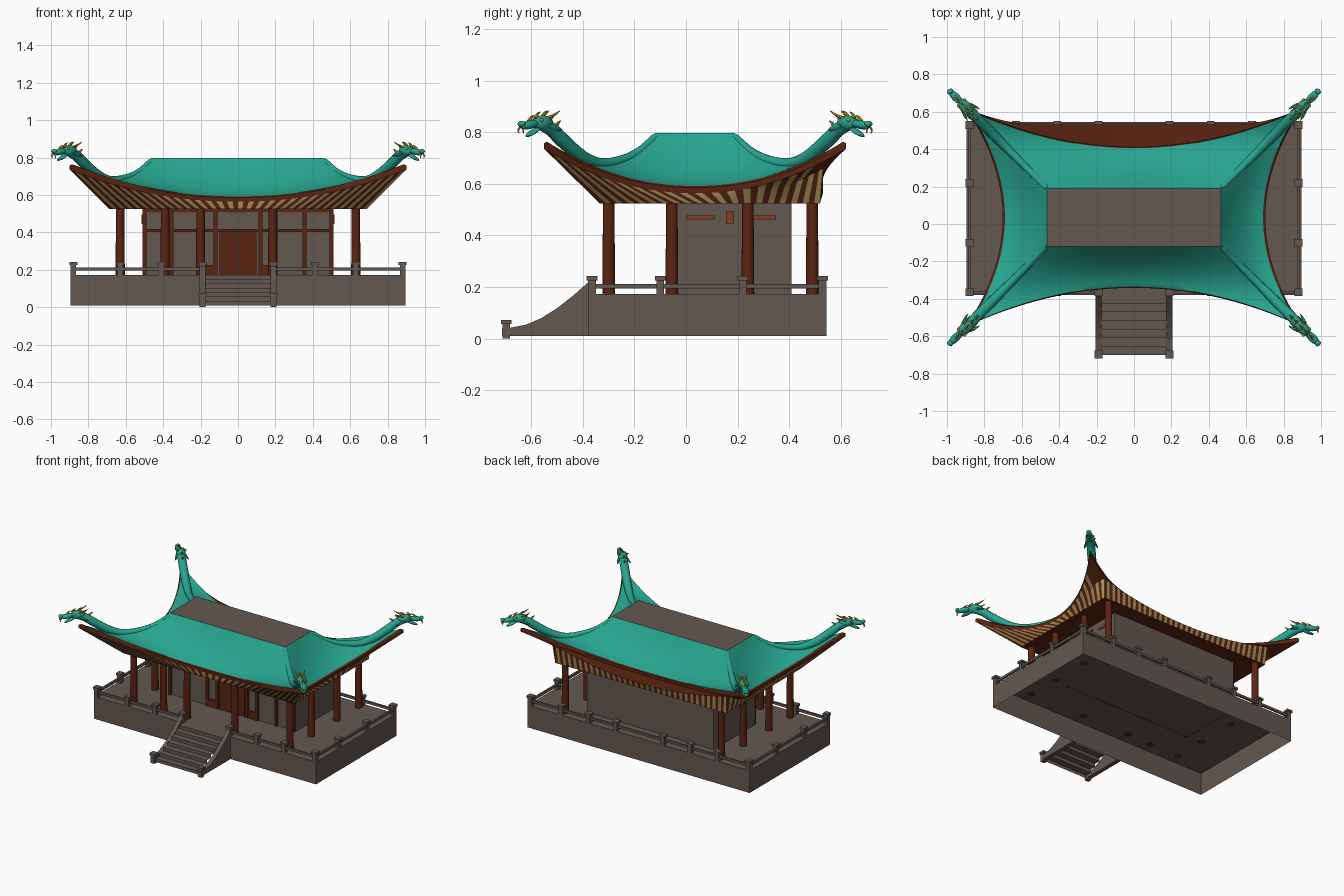
import bpy, bmesh, math
from mathutils import Vector, Matrix

if "Cube" in bpy.data.objects:
    bpy.data.objects.remove(bpy.data.objects["Cube"])

def mat(name, r, g, b):
    m = bpy.data.materials.new(name)
    m.diffuse_color = (r, g, b, 1)
    m.use_nodes = True
    m.node_tree.nodes["Principled BSDF"].inputs["Base Color"].default_value = m.diffuse_color
    return m

STONE = mat("grey stone", 0.125, 0.098, 0.08)
WOOD = mat("red brown wood", 0.105, 0.018, 0.006)
TEAL = mat("teal tile", 0.02, 0.37, 0.275)
TAN = mat("tan rafter", 0.42, 0.30, 0.10)
GOLD = mat("gold", 0.55, 0.33, 0.02)
RUST = mat("rust lattice", 0.22, 0.05, 0.015)
YC = 0.035  # middle of the roof in y

def finish(name, bm, mats, smooth=None, recalc=True):
    if recalc:
        bmesh.ops.recalc_face_normals(bm, faces=bm.faces)
    me = bpy.data.meshes.new(name)
    bm.to_mesh(me)
    bm.free()
    for m in mats:
        me.materials.append(m)
    ob = bpy.data.objects.new(name, me)
    bpy.context.collection.objects.link(ob)
    if smooth:
        bpy.ops.object.select_all(action='DESELECT')
        ob.select_set(True)
        bpy.context.view_layer.objects.active = ob
        bpy.ops.object.shade_smooth_by_angle(angle=math.radians(smooth))
    return ob

def box(bm, x0, x1, y0, y1, z0, z1):
    M = Matrix.Translation(((x0+x1)/2, (y0+y1)/2, (z0+z1)/2)) @ Matrix.Diagonal((x1-x0, y1-y0, z1-z0, 1))
    return bmesh.ops.create_cube(bm, size=1, matrix=M)['verts']

def boxes(name, m, *dims):
    bm = bmesh.new()
    for d in dims:
        box(bm, *d)
    return finish(name, bm, [m])

# terrace: open-bottomed shell
bm = bmesh.new()
box(bm, -0.895, 0.895, -0.38, 0.545, 0.01, 0.172)
low = [f for f in bm.faces if f.calc_center_median().z < 0.02]
bmesh.ops.delete(bm, geom=low, context='FACES_ONLY')
finish("terrace", bm, [STONE], recalc=False)

# stairs: zigzag strip of treads and risers
bm = bmesh.new()
n, path = 7, []
for i in range(n):
    y = -0.70 + i * 0.32 / n
    path += [(y, 0.01 + 0.162 * i / n), (y, 0.01 + 0.162 * (i + 1) / n)]
path.append((-0.38, 0.172))
rows = [[bm.verts.new((x, y, z)) for y, z in path] for x in (-0.175, 0.175)]
for i in range(len(path) - 1):
    bm.faces.new((rows[0][i], rows[1][i], rows[1][i+1], rows[0][i+1]))
finish("stair_treads", bm, [STONE], recalc=False)

# curved side walls of the stairs
bm = bmesh.new()
prof = [(-0.38, 0.01), (-0.38, 0.218), (-0.44, 0.165), (-0.50, 0.118), (-0.56, 0.08),
        (-0.62, 0.054), (-0.68, 0.042), (-0.715, 0.04), (-0.715, 0.01)]
for x in (-0.205, 0.175):
    f = bm.faces.new([bm.verts.new((x, y, z)) for y, z in prof])
    ext = bmesh.ops.extrude_face_region(bm, geom=[f])['geom']
    bmesh.ops.translate(bm, vec=(0.03, 0, 0), verts=[v for v in ext if isinstance(v, bmesh.types.BMVert)])
finish("stair_side_walls", bm, [STONE])

# railing posts with caps, and rails
bm = bmesh.new()
def post(x, y, z0, z1):
    box(bm, x-0.015, x+0.015, y-0.015, y+0.015, z0, z1)
    box(bm, x-0.021, x+0.021, y-0.021, y+0.021, z1, z1+0.016)
xs = (-0.88, -0.63, -0.41, -0.19, 0.19, 0.41, 0.63, 0.88)
for x in xs:
    post(x, -0.365, 0.17, 0.226)
    post(x, 0.53, 0.17, 0.226)
for x in (-0.88, 0.88):
    for y in (-0.10, 0.22):
        post(x, y, 0.17, 0.226)
for x in (-0.19, 0.19):
    post(x, -0.698, 0.0, 0.056)
finish("railing_posts", bm, [STONE])
zr = (0.195, 0.212)
boxes("railing_bars", STONE,
      (-0.88, -0.19, -0.372, -0.358, *zr), (0.19, 0.88, -0.372, -0.358, *zr),
      (-0.88, 0.88, 0.523, 0.537, *zr),
      (-0.887, -0.873, -0.365, 0.53, *zr), (0.873, 0.887, -0.365, 0.53, *zr))

# columns
bm = bmesh.new()
spots = [(sx * 0.63, y) for sx in (-1, 1) for y in (-0.30, -0.055, 0.24, 0.49)]
spots += [(-0.20, -0.30), (0.185, -0.30), (-0.39, -0.30)]
for x, y in spots:
    bmesh.ops.create_cone(bm, cap_ends=True, segments=16, radius1=0.025, radius2=0.022, depth=0.38,
                          matrix=Matrix.Translation((x, y, 0.36)))
finish("columns", bm, [WOOD], smooth=40)

# hall with wooden front frame, door and lattice
F = -0.06
boxes("hall_walls", STONE, (-0.51, 0.51, F, 0.41, 0.165, 0.53))
frame = [(x-0.01, x+0.01, F-0.015, F, 0.17, 0.53) for x in (-0.5, -0.355, -0.2, -0.12, 0.12, 0.2, 0.355, 0.5)]
frame += [(-0.51, 0.51, F-0.012, F, z-0.008, z+0.008) for z in (0.41, 0.52)]
frame += [(s-0.04, s+0.04, F-0.012, F, 0.17, 0.225) for s in (-0.16, 0.16)]
boxes("hall_front_frame", WOOD, *frame)
boxes("hall_door", WOOD, (-0.1, -0.002, F-0.009, F, 0.17, 0.40), (0.002, 0.1, F-0.009, F, 0.17, 0.40))
lattice = [(x-0.05, x+0.05, F-0.006, F, 0.497, 0.506) for x in (-0.43, -0.28, 0, 0.28, 0.43)]
for x in (-0.513, 0.513):
    for y, h, t in ((0.055, 0.055, 0.008), (0.17, 0.015, 0.025), (0.3, 0.05, 0.008)):
        lattice.append((x-0.003, x+0.003, y-h, y+h, 0.47-t, 0.47+t))
boxes("wall_lattice", RUST, *lattice)

# roof: closed loft of rings from ridge cap over the eave and under to the ceiling
T = 10
COUNTS = (62, 38, 62, 38)

def roof_column(side, u):
    a = abs(u) ** 2.1
    ra, ro, ea, eo = (0.465, 0.155, 0.885, 0.37 + 0.205 * u * u) if side % 2 == 0 else \
                     (0.155, 0.465, 0.575, 0.69 + 0.195 * u * u)
    def place(A, O, z):
        return Vector(((A, -O, z), (O, A, z), (-A, O, z), (-O, -A, z))[side])
    ze = 0.592 + 0.172 * a
    pts = []
    for i in range(T + 1):
        t = i / T
        z = 0.797 + (ze - 0.797) * t - (0.14 + 0.26 * u * u) * t * (1 - t)
        pts.append(place((ra + (ea - ra) * t) * u, ro + (eo - ro) * t, z))
    e = pts[-1]
    pts.append(Vector((e.x * 1.018, e.y * 1.018, e.z - 0.006)))
    pts.append(Vector((e.x * 1.018, e.y * 1.018, e.z - 0.028)))
    bx, by = ((0.69*u, -0.37), (0.69, 0.0575 + 0.4275*u), (-0.69*u, 0.485), (-0.69, 0.0575 - 0.4275*u))[side]
    b = Vector((bx, by, 0.525))
    w = (0, max(0, u) ** 4, 1, max(0, -u) ** 4)[side]
    mback = Vector((bx * 1.015, by + 0.012, 0.565 + 0.095 * (bx / 0.69) ** 2))
    pts.append(pts[-1].lerp(b, 0.5).lerp(mback, w))
    pts.append(b)
    return pts, w

bm = bmesh.new()
cols, back, stripe = [], [], []
for side in range(4):
    for i in range(COUNTS[side]):
        p, w = roof_column(side, -1 + 2 * i / COUNTS[side])
        cols.append([bm.verts.new(v + Vector((0, YC, 0))) for v in p])
        back.append(w > 0.3)
        stripe.append(i % 2 == 1)
for c in range(len(cols)):
    p, q = cols[c], cols[(c + 1) % len(cols)]
    for k in range(len(p) - 1):
        f = bm.faces.new((p[k], p[k+1], q[k+1], q[k]))
        if k < T:
            f.material_index = 0
        elif k < T + 2 or (k == T + 2 and back[c]):
            f.material_index = 1
        else:
            f.material_index = 2 if stripe[c] else 1
bm.faces.new([c[0] for c in cols]).material_index = 3
bm.faces.new([c[-1] for c in cols]).material_index = 1
finish("roof", bm, [TEAL, WOOD, TAN, STONE], smooth=30)

# dragon hip ridges, modelled at one corner and mirrored to four
def loc(s, w, z):
    k = w * 0.7071
    return Vector((0.465 + s + k, 0.155 + s - k, z))

def tube(bm, pts, radii, mi, seg=12, sub=4):
    P, R = [], []
    for i in range(len(pts) - 1):  # smooth path through the points
        a, b, c, d = (pts[max(0, min(len(pts)-1, i+j))] for j in (-1, 0, 1, 2))
        for j in range(sub):
            t = j / sub
            P.append(0.5 * (2*b + (c-a)*t + (2*a-5*b+4*c-d)*t*t + (3*b-a-3*c+d)*t**3))
            R.append(radii[i] + (radii[i+1] - radii[i]) * t)
    P.append(pts[-1]); R.append(radii[-1])
    rings = []
    for i, p in enumerate(P):
        d = (P[min(i+1, len(P)-1)] - P[max(i-1, 0)]).normalized()
        side = d.cross(Vector((0.1, -0.1, 1))).normalized()
        up = side.cross(d)
        rings.append([bm.verts.new(p + R[i] * (side * math.cos(k) + up * math.sin(k)))
                      for k in (2 * math.pi * j / seg for j in range(seg))])
    faces = [bm.faces.new((r[j], r[(j+1) % seg], q[(j+1) % seg], q[j]))
             for r, q in zip(rings, rings[1:]) for j in range(seg)]
    faces += [bm.faces.new(rings[0]), bm.faces.new(rings[-1])]
    for f in faces:
        f.material_index = mi

def blob(bm, s, w, z, rl, rw, rz, pitch=0, mi=0):
    M = (Matrix.Translation(loc(s, w, z)) @ Matrix.Rotation(math.pi/4, 4, 'Z')
         @ Matrix.Rotation(pitch, 4, 'Y') @ Matrix.Diagonal((rl, rw, rz, 1)))
    vs = bmesh.ops.create_uvsphere(bm, u_segments=14, v_segments=9, radius=1, matrix=M)['verts']
    for f in {f for v in vs for f in v.link_faces}:
        f.material_index = mi

bm = bmesh.new()
neck = [(0, 0.782, 0.014), (0.065, 0.722, 0.018), (0.135, 0.690, 0.02), (0.215, 0.678, 0.023),
        (0.285, 0.706, 0.027), (0.36, 0.770, 0.029), (0.40, 0.810, 0.028), (0.44, 0.833, 0.026)]
tube(bm, [loc(s, 0, z) for s, z, r in neck], [r for s, z, r in neck], 0)
blob(bm, 0.437, 0, 0.836, 0.05, 0.032, 0.03)            # skull
blob(bm, 0.488, 0, 0.830, 0.05, 0.022, 0.017, 0.15)     # upper snout
blob(bm, 0.518, 0, 0.833, 0.015, 0.017, 0.012)          # nose
blob(bm, 0.472, 0, 0.803, 0.045, 0.018, 0.009, 0.45)    # lower jaw
for sg in (-1, 1):
    blob(bm, 0.457, sg * 0.024, 0.848, 0.009, 0.007, 0.007, 0, 1)  # eyes
    tube(bm, [loc(0.435, sg*0.018, 0.855), loc(0.41, sg*0.026, 0.868), loc(0.39, sg*0.03, 0.885)],
         [0.007, 0.005, 0.001], 1, 6)                   # horns
    tube(bm, [loc(0.515, sg*0.012, 0.822), loc(0.522, sg*0.013, 0.808), loc(0.518, sg*0.013, 0.796)],
         [0.005, 0.004, 0.001], 1, 6)                   # fangs
    tube(bm, [loc(0.43, sg*0.026, 0.825), loc(0.41, sg*0.038, 0.812), loc(0.392, sg*0.044, 0.81)],
         [0.01, 0.007, 0.001], 0, 6)                    # cheek fins
for s, z in ((0.385, 0.822), (0.41, 0.843), (0.438, 0.86), (0.465, 0.856), (0.49, 0.843)):
    tube(bm, [loc(s, 0, z), loc(s-0.008, 0, z+0.014), loc(s-0.02, 0, z+0.024)],
         [0.009, 0.006, 0.001], 1, 6)                   # crest spikes
dragon = finish("dragon_hip_ridges", bm, [TEAL, GOLD], smooth=40)
dragon.location.y = YC
mod = dragon.modifiers.new("mirror", 'MIRROR')
mod.use_axis = (True, True, False)
mod.use_mirror_merge = False
